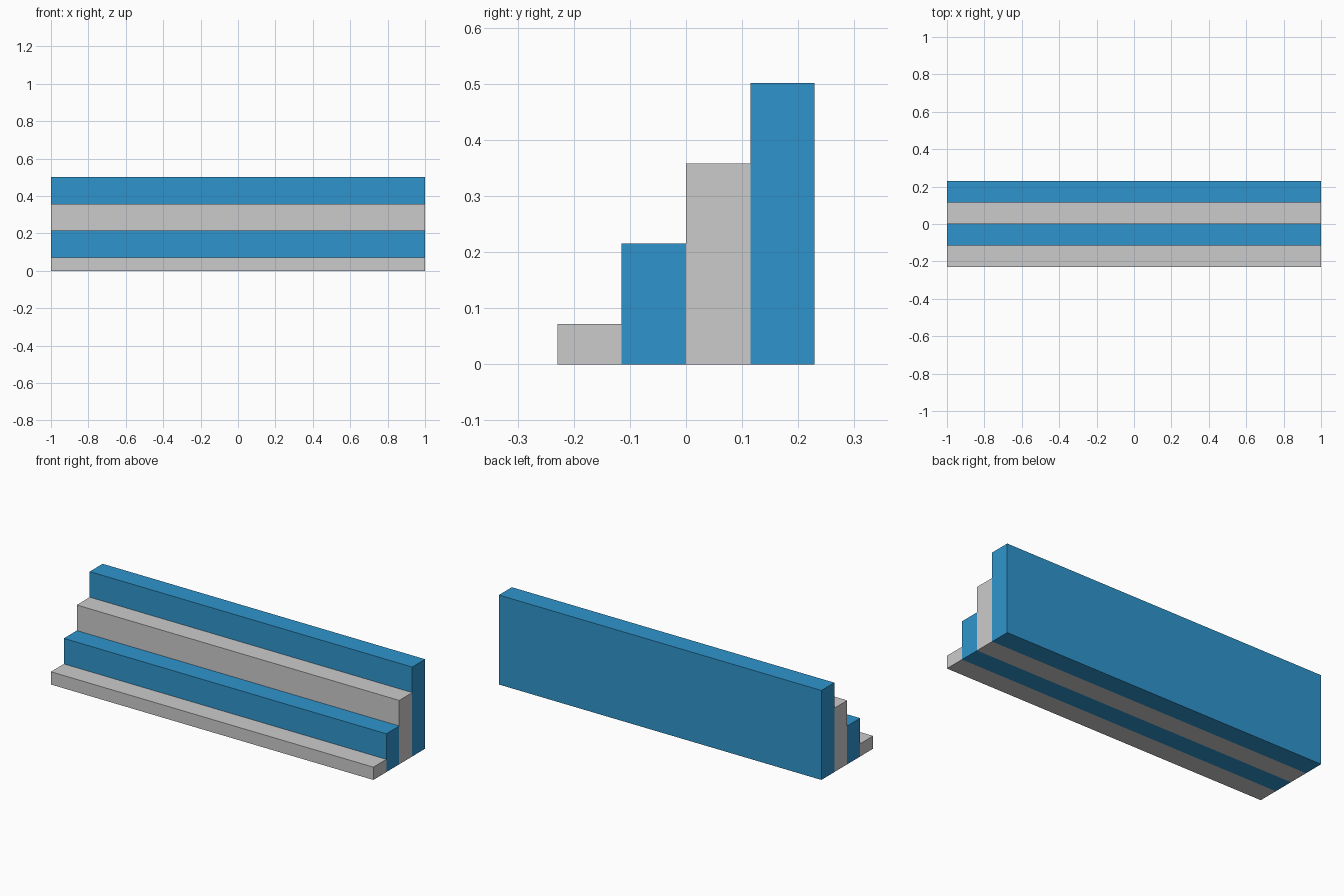
import bpy
import bmesh

if "Cube" in bpy.data.objects:
    bpy.data.objects.remove(bpy.data.objects["Cube"])

LENGTH, DEPTH, UNIT, STEPS = 2.0, 0.1146, 0.1433, 4


def make_material(name, color):
    mat = bpy.data.materials.new(name)
    mat.diffuse_color = (*color, 1.0)
    mat.use_nodes = True
    mat.node_tree.nodes["Principled BSDF"].inputs["Base Color"].default_value = mat.diffuse_color
    return mat


mesh = bpy.data.meshes.new("stepped_block")
block = bpy.data.objects.new("stepped_block", mesh)
bpy.context.collection.objects.link(block)
mesh.materials.append(make_material("light grey", (0.60, 0.60, 0.60)))
mesh.materials.append(make_material("blue", (0.028, 0.30, 0.61)))

bm = bmesh.new()


def add_face(points, color):
    face = bm.faces.new([bm.verts.new(p) for p in points])
    face.material_index = color


# One closed staircase, each step alternating in colour
half = LENGTH / 2
below = 0.0
for i in range(STEPS):
    y0 = (i - STEPS / 2) * DEPTH
    y1 = y0 + DEPTH
    top = (i + 0.5) * UNIT
    color = i % 2

    # End faces, split where the lower step meets this one
    section = [(y0, 0), (y1, 0), (y1, top), (y0, top)]
    if below:
        section.append((y0, below))
    for x in (-half, half):
        add_face([(x, y, z) for y, z in section], color)

    # Riser, tread and underside, plus the back wall on the last step
    strips = [((y0, below), (y0, top)), ((y0, top), (y1, top)), ((y0, 0), (y1, 0))]
    if i == STEPS - 1:
        strips.append(((y1, 0), (y1, top)))
    for a, b in strips:
        add_face([(-half, *a), (half, *a), (half, *b), (-half, *b)], color)
    below = top

# Weld the strips into a solid with outward faces
bmesh.ops.remove_doubles(bm, verts=bm.verts[:], dist=0.0001)
bmesh.ops.recalc_face_normals(bm, faces=bm.faces[:])
bm.to_mesh(mesh)
bm.free()
